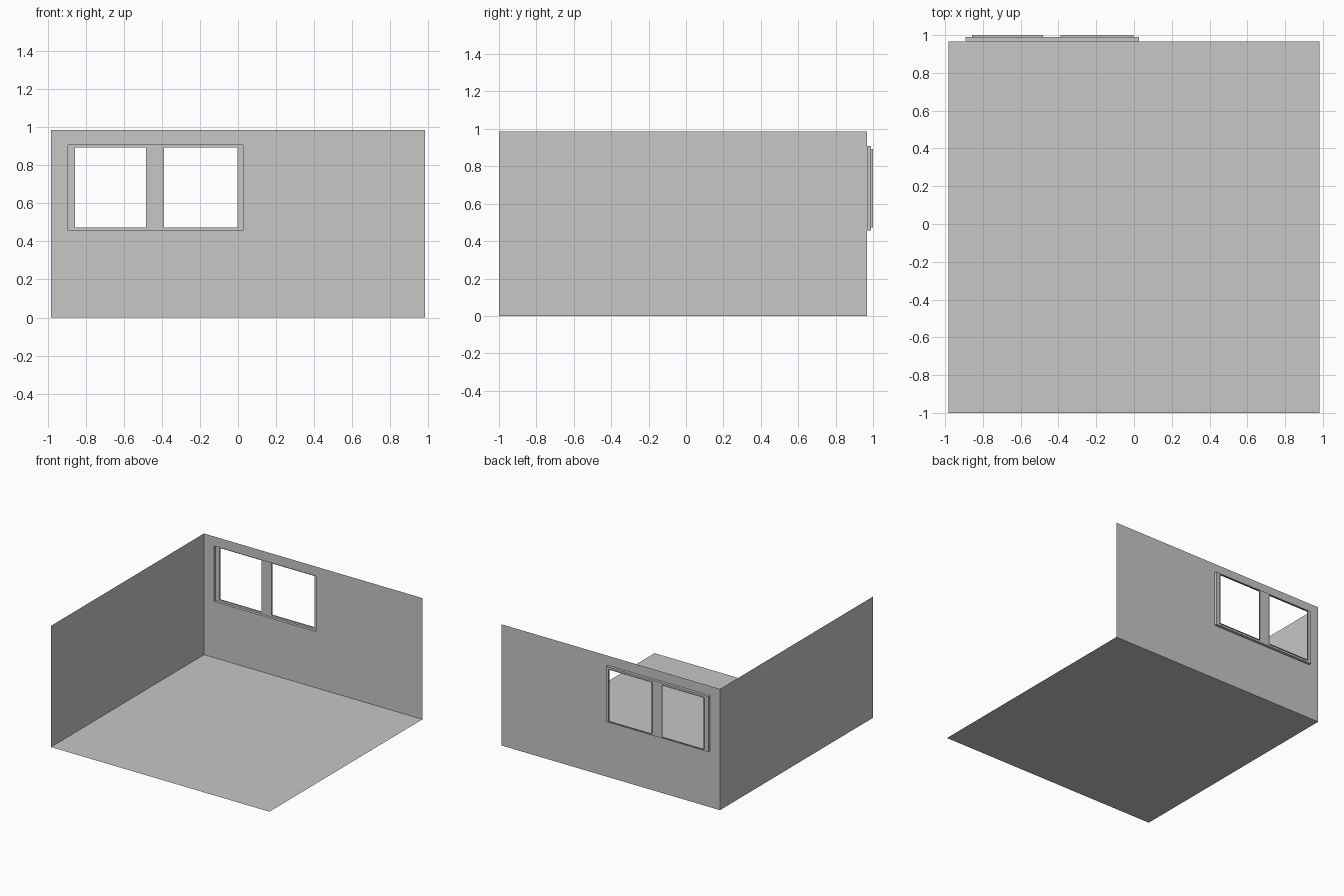
import bpy, bmesh
from mathutils import Vector

if "Cube" in bpy.data.objects:
    bpy.data.objects.remove(bpy.data.objects["Cube"])

mat = bpy.data.materials.new("light grey")
mat.diffuse_color = (0.57, 0.57, 0.555, 1)
mat.use_nodes = True
mat.node_tree.nodes["Principled BSDF"].inputs["Base Color"].default_value = mat.diffuse_color

X, Y0, Y1, H = 0.983, -1.0, 0.967, 0.986      # room extents
FRAME = (-0.893, 0.027, 0.457, 0.908)          # recess: x0, x1, z0, z1
PANES = [(-0.857, -0.483, 0.472, 0.893), (-0.39, -0.003, 0.472, 0.893)]
Y_FRAME, Y_OUT = 0.989, 1.0                    # recess plane, outer lip


def make(name, quads):
    bm = bmesh.new()
    for q in quads:
        bm.faces.new([bm.verts.new(Vector(p)) for p in q])
    bmesh.ops.remove_doubles(bm, verts=bm.verts, dist=1e-5)
    # merge coplanar cells into clean surfaces
    bmesh.ops.dissolve_limit(bm, angle_limit=0.01, verts=bm.verts, edges=bm.edges)
    me = bpy.data.meshes.new(name)
    bm.to_mesh(me)
    bm.free()
    me.materials.append(mat)
    ob = bpy.data.objects.new(name, me)
    bpy.context.collection.objects.link(ob)


def holed_sheet(rect, holes, y):
    """Quads of an upright sheet facing -y, leaving out the holes."""
    xs = sorted({v for r in [rect] + holes for v in r[:2]})
    zs = sorted({v for r in [rect] + holes for v in r[2:]})
    quads = []
    for a, b in zip(xs, xs[1:]):
        for c, d in zip(zs, zs[1:]):
            mx, mz = (a + b) / 2, (c + d) / 2
            if not any(h[0] < mx < h[1] and h[2] < mz < h[3] for h in holes):
                quads.append([(a, y, c), (b, y, c), (b, y, d), (a, y, d)])
    return quads


def reveal(rect, ya, yb):
    """Four sides of a rectangular opening, facing inwards."""
    x0, x1, z0, z1 = rect
    ring = [(x0, z0), (x1, z0), (x1, z1), (x0, z1)]
    return [[(a[0], ya, a[1]), (b[0], ya, b[1]), (b[0], yb, b[1]), (a[0], yb, a[1])]
            for a, b in zip(ring, ring[1:] + ring[:1])]


# Floor and side wall
make("floor", [[(-X, Y0, 0), (X, Y0, 0), (X, Y1, 0), (-X, Y1, 0)]])
make("side_wall", [[(-X, Y0, 0), (-X, Y1, 0), (-X, Y1, H), (-X, Y0, H)]])

# Back wall with the window opening
make("back_wall", holed_sheet((-X, X, 0, H), [FRAME], Y1))

# Recessed window frame with two open panes and their outer lips
make("window_recess", reveal(FRAME, Y1, Y_FRAME))
make("window_frame", holed_sheet(FRAME, PANES, Y_FRAME))
for i, p in enumerate(PANES):
    make(f"pane_lip_{i + 1}", reveal(p, Y_FRAME, Y_OUT))
